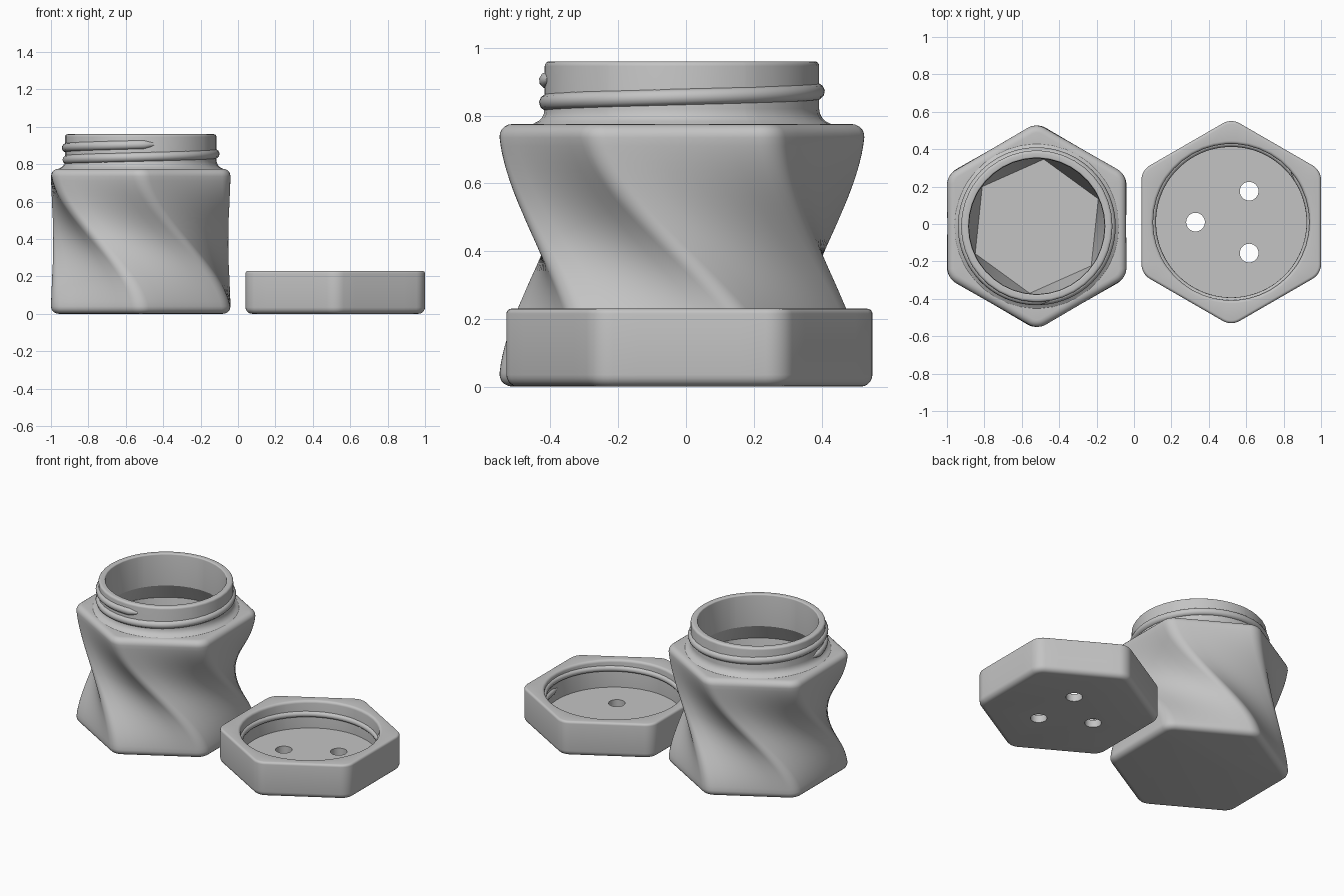
import bpy, math
from mathutils import Vector, Matrix

if "Cube" in bpy.data.objects:
    bpy.data.objects.remove(bpy.data.objects["Cube"], do_unlink=True)

GREY = (0.55, 0.55, 0.55, 1)
plastic = bpy.data.materials.new("grey plastic")
plastic.use_nodes = True
plastic.diffuse_color = GREY
plastic.node_tree.nodes["Principled BSDF"].inputs["Base Color"].default_value = GREY

APOTHEM = 0.48
JAR = Vector((-0.52, -0.012, 0))
LID = Vector((0.52, 0.01, 0))


def spin(points, degrees):
    turn = Matrix.Rotation(math.radians(degrees), 3, "Z")
    return [turn @ p for p in points]


def hexagon(apothem, corner, arc=6, side=6):
    """Rounded hexagon outline with corners towards +y and -y."""
    pts = []
    for k in range(6):
        mid = math.radians(30 + 60 * k)
        c = Vector((math.cos(mid), math.sin(mid), 0)) * (apothem - corner) / math.cos(math.pi / 6)
        for i in range(arc + 1):
            a = mid + math.radians(60 * i / arc - 30)
            pts.append(c + corner * Vector((math.cos(a), math.sin(a), 0)))
        # subdivide the flat up to the next corner
        nxt = spin([pts[-arc - 1]], 60)[0]
        last = pts[-1].copy()
        pts += [last.lerp(nxt, i / side) for i in range(1, side)]
    return pts


def circle_like(points, radius):
    return [p.normalized() * radius for p in points]


def raised(points, z):
    return [Vector((p.x, p.y, z)) for p in points]


def finish(obj, angle=25):
    bpy.ops.object.select_all(action="DESELECT")
    obj.select_set(True)
    bpy.context.view_layer.objects.active = obj
    bpy.ops.object.shade_smooth_by_angle(angle=math.radians(angle))


def loft(name, rings, origin):
    """Skin a chain of equal-sized rings and cap both ends."""
    n = len(rings[0])
    faces = [(r * n + i, r * n + (i + 1) % n, (r + 1) * n + (i + 1) % n, (r + 1) * n + i)
             for r in range(len(rings) - 1) for i in range(n)]
    faces.append(tuple(reversed(range(n))))
    faces.append(tuple(range((len(rings) - 1) * n, len(rings) * n)))
    mesh = bpy.data.meshes.new(name)
    mesh.from_pydata([p for ring in rings for p in ring], [], faces)
    mesh.materials.append(plastic)
    obj = bpy.data.objects.new(name, mesh)
    obj.location = origin
    bpy.context.collection.objects.link(obj)
    return obj


def fillet(radius, steps=5):
    """(inset, distance from the end) pairs, from the end face to the wall."""
    return [(radius * (1 - math.sin(a)), radius * (1 - math.cos(a)))
            for a in (math.pi / 2 * i / steps for i in range(steps + 1))]


def thread(name, radius, thick, start, end, z0, z1, origin):
    """Rounded helical ridge, tapered at its two ends."""
    curve = bpy.data.curves.new(name, "CURVE")
    curve.dimensions = "3D"
    curve.bevel_depth = thick
    curve.bevel_resolution = 3
    curve.use_fill_caps = True
    steps = 120
    line = curve.splines.new("POLY")
    line.points.add(steps)
    for i, p in enumerate(line.points):
        t = i / steps
        a = math.radians(start + (end - start) * t)
        p.co = (radius * math.cos(a), radius * math.sin(a), z0 + (z1 - z0) * t, 1)
        p.radius = min(1, 0.4 + 0.3 * min(i, steps - i))
    helper = bpy.data.objects.new(name, curve)
    bpy.context.collection.objects.link(helper)
    mesh = bpy.data.meshes.new_from_object(helper.evaluated_get(bpy.context.evaluated_depsgraph_get()))
    bpy.data.objects.remove(helper, do_unlink=True)
    mesh.name = name
    mesh.materials.clear()
    mesh.materials.append(plastic)
    obj = bpy.data.objects.new(name, mesh)
    obj.location = origin
    bpy.context.collection.objects.link(obj)
    finish(obj, 60)


# Jar: twisted body, then shoulder, neck, rim and hollow in one skin
HEIGHT = 0.775
edge = fillet(0.04)
levels = list(edge)
levels += [(0, 0.04 + (HEIGHT - 0.08) * i / 28) for i in range(1, 28)]
levels += [(inset, HEIGHT - d) for inset, d in reversed(edge)]
rings = []
for inset, z in levels:
    t = z / HEIGHT
    s = t * t * (3 - 2 * t)
    base = hexagon(APOTHEM - inset, 0.09 - inset)
    rings.append(raised([p.lerp(q, s) for p, q in zip(base, spin(base, -60))], z))

shape = rings[-1]
shape = raised(shape, 0)
neck = [(0.405 + inset, HEIGHT + d) for inset, d in fillet(0.045)]
neck[0] = (0.439, HEIGHT)
neck += [(0.405 - inset, 0.96 - d) for inset, d in reversed(fillet(0.014, 4))]
neck += [(0.364 + inset, 0.96 - d) for inset, d in fillet(0.008, 4)]
# bore of the neck, flaring out under the shoulder
neck += [(0.362, 0.75), (0.42, 0.645)]
rings += [raised(circle_like(shape, r), z) for r, z in neck]
floor = spin(hexagon(0.312, 0.004), -66)
rings.append(raised(floor, 0.06))
finish(loft("jar", rings, JAR))

thread("jar_thread", 0.397, 0.025, -180, 280, 0.822, 0.906, JAR)

# Lid: upturned hexagonal cap with a round recess
TOP, FLOOR = 0.23, 0.05
rings = [raised(hexagon(APOTHEM - i, 0.09 - i), d) for i, d in fillet(0.035)]
rings += [raised(hexagon(APOTHEM - i, 0.09 - i), TOP - d) for i, d in reversed(fillet(0.015, 4))]
shape = hexagon(APOTHEM, 0.09)
bore = [(0.418 + i, TOP - d) for i, d in fillet(0.016, 4)] + [(0.418, FLOOR)]
rings += [raised(circle_like(shape, r), z) for r, z in bore]
lid = loft("lid", rings, LID)

# Three drain holes through the lid
for k in range(3):
    a = math.radians(60 + 120 * k)
    spot = LID + 0.191 * Vector((math.cos(a), math.sin(a), 0))
    bpy.ops.mesh.primitive_cylinder_add(vertices=32, radius=0.05, depth=0.5, location=spot)
    cutter = bpy.context.object
    cutter.name = "hole_cutter"
    cut = lid.modifiers.new("hole", "BOOLEAN")
    cut.operation, cut.object, cut.solver = "DIFFERENCE", cutter, "EXACT"
    bpy.context.view_layer.objects.active = lid
    bpy.ops.object.modifier_apply(modifier=cut.name)
    bpy.data.objects.remove(cutter, do_unlink=True)
finish(lid)

thread("lid_thread", 0.422, 0.02, 0, 400, 0.12, 0.19, LID)
